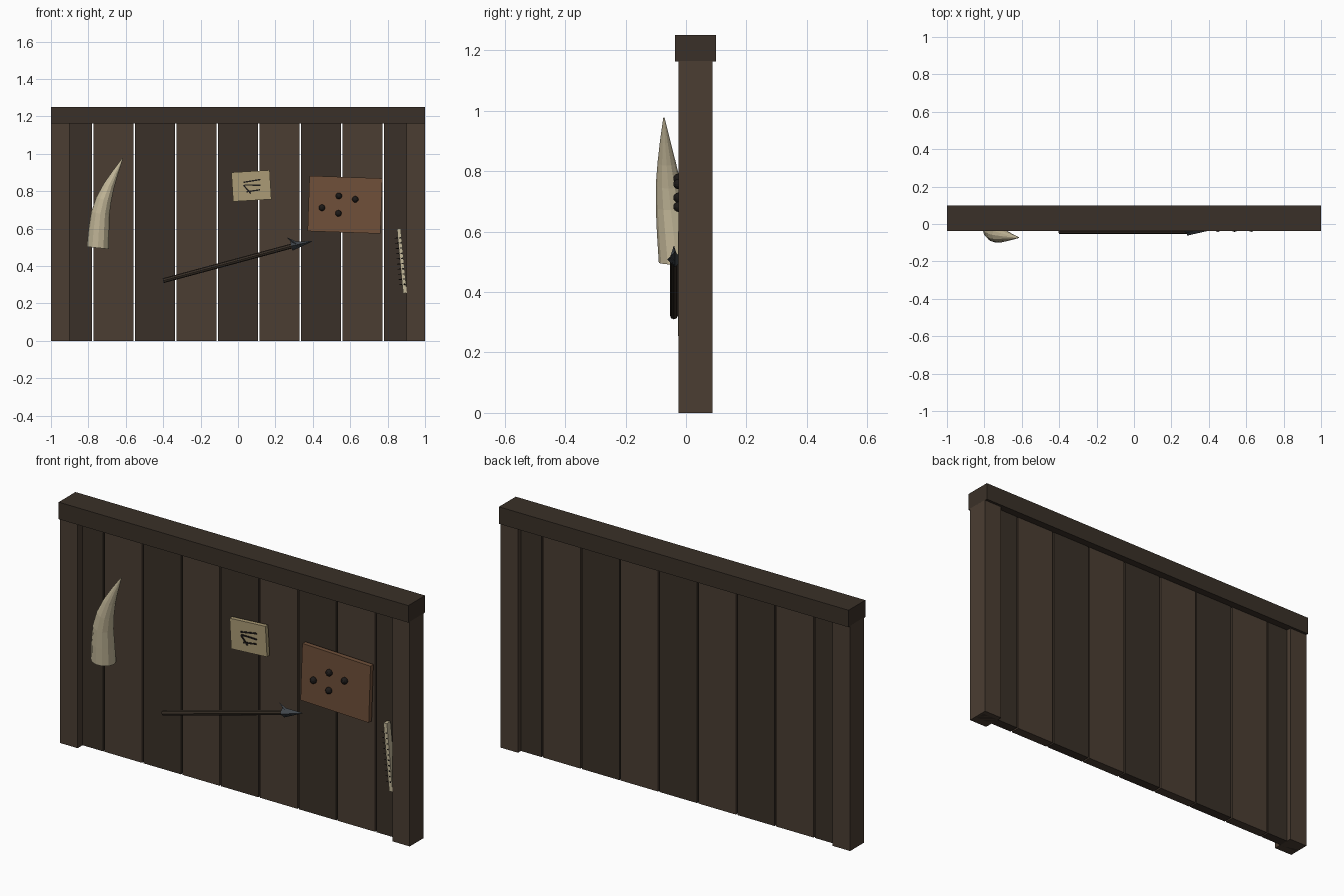
import bpy, bmesh, math
from mathutils import Vector

if "Cube" in bpy.data.objects:
    bpy.data.objects.remove(bpy.data.objects["Cube"])


def mat(name, col):
    m = bpy.data.materials.new(name)
    m.diffuse_color = (*col, 1)
    m.use_nodes = True
    m.node_tree.nodes["Principled BSDF"].inputs["Base Color"].default_value = m.diffuse_color
    return m


DARK = mat("dark_wood", (.042, .030, .021))
LIGHT = mat("light_wood", (.069, .047, .032))
BONE = mat("bone", (.55, .48, .32))
PAPER = mat("parchment", (.41, .33, .18))
LEATHER = mat("leather", (.16, .08, .042))
BLACK = mat("black", (.012, .010, .009))
IRON = mat("iron", (.05, .06, .07))


def finish(bm, name, m):
    bmesh.ops.recalc_face_normals(bm, faces=bm.faces)
    me = bpy.data.meshes.new(name)
    bm.to_mesh(me)
    bm.free()
    ob = bpy.data.objects.new(name, me)
    bpy.context.collection.objects.link(ob)
    me.materials.append(m)
    return ob


def box(name, x, y, z, m, turn=0):
    """Box from (min, max) ranges, turned about y by degrees (counter-clockwise from the front)."""
    bm = bmesh.new()
    bmesh.ops.create_cube(bm, size=1)
    bmesh.ops.scale(bm, vec=(x[1] - x[0], y[1] - y[0], z[1] - z[0]), verts=bm.verts)
    ob = finish(bm, name, m)
    ob.location = [(r[0] + r[1]) / 2 for r in (x, y, z)]
    ob.rotation_euler.y = -math.radians(turn)
    return ob


def strip(name, a, b, width, y, m):
    """Flat bar between two (x, z) points."""
    cx, cz = (a[0] + b[0]) / 2, (a[1] + b[1]) / 2
    h = math.dist(a, b) / 2
    return box(name, (cx - h, cx + h), y, (cz - width / 2, cz + width / 2), m,
               math.degrees(math.atan2(b[1] - a[1], b[0] - a[0])))


def rod(name, a, b, r1, r2, sides, m):
    """Cylinder or cone from a to b."""
    a, b = Vector(a), Vector(b)
    bm = bmesh.new()
    bmesh.ops.create_cone(bm, cap_ends=True, segments=sides, radius1=r1, radius2=r2,
                          depth=(b - a).length)
    ob = finish(bm, name, m)
    ob.location = (a + b) / 2
    ob.rotation_euler = (b - a).to_track_quat('Z', 'Y').to_euler()
    return ob


# Wall: planks, end posts, top beam
pitch = 2 / 9
for i in range(9):
    x = -1 + pitch * i
    lo = max(x + .004, -.99)
    hi = min(x + pitch - .004, .99)
    box(f"plank_{i + 1}", (lo, hi), (.015, .063), (0, 1.17), LIGHT if i % 2 else DARK)
for side, s in (("left", -1), ("right", 1)):
    box(f"post_{side}", sorted((s * .9, s)), (-.025, .087), (0, 1.165), LIGHT)
box("top_beam", (-1, 1), (-.037, .1), (1.162, 1.25), DARK)

# Curved horn: rings of (x, y, z, radius, tilt) joined into a tapered tube
rings = [(-.749, -.030, .497, .060, 6), (-.744, -.040, .59, .056, 8), (-.736, -.050, .68, .050, 11),
         (-.718, -.058, .755, .042, 18), (-.690, -.064, .83, .030, 24), (-.656, -.069, .90, .017, 28),
         (-.616, -.073, .977, .002, 30)]
bm = bmesh.new()
loops = []
N = 12
for x, y, z, r, t in rings:
    t = math.radians(t)
    loops.append([bm.verts.new((x + r * math.cos(a) * math.cos(t), y + r * math.sin(a),
                                z - r * math.cos(a) * math.sin(t)))
                  for a in (2 * math.pi * k / N for k in range(N))])
for p, q in zip(loops, loops[1:]):
    for k in range(N):
        bm.faces.new((p[k], p[(k + 1) % N], q[(k + 1) % N], q[k]))
bm.faces.new(loops[0])
bm.faces.new(loops[-1])
finish(bm, "horn", BONE)

# Parchment with ink scratches
box("parchment", (-.031, .174), (-.018, .004), (.751, .907), PAPER, 3.4)
scratches = [((.03, .848), (.12, .863)), ((.035, .834), (.12, .832)),
             ((.03, .832), (.068, .788)), ((.045, .797), (.118, .808))]
for i, (a, b) in enumerate(scratches):
    strip(f"ink_scratch_{i + 1}", a, b, .007, (-.022, -.016), BLACK)

# Leather hide with studs
box("leather_hide", (.377, .767), (-.020, .004), (.580, .876), LEATHER, -2)
for i, (x, z) in enumerate([(.449, .712), (.539, .775), (.537, .682), (.627, .757)]):
    bm = bmesh.new()
    bmesh.ops.create_uvsphere(bm, u_segments=12, v_segments=8, radius=.017)
    finish(bm, f"stud_{i + 1}", BLACK).location = (x, -.025, z)

# Spear: shaft, head and two barbs
rod("spear_shaft", (-.4, -.04, .322), (.29, -.04, .508), .013, .013, 8, DARK)
rod("spear_head", (.285, -.036, .507), (.395, -.036, .532), .026, .001, 4, IRON)
rod("spear_barb_upper", (.31, -.04, .52), (.264, -.04, .552), .011, .001, 4, IRON)
rod("spear_barb_lower", (.325, -.04, .512), (.292, -.04, .485), .011, .001, 4, IRON)

# Toothed bone strip
top, bottom = Vector((.860, .6)), Vector((.893, .255))
strip("bone_strip", top, bottom, .02, (-.026, .004), BONE)
for i in range(10):
    p = top.lerp(bottom, .14 + .08 * i)
    rod(f"tooth_{i + 1}", (p.x + .006, -.022, p.y), (p.x - .027, -.022, p.y - .003), .006, .001, 6, BLACK)
